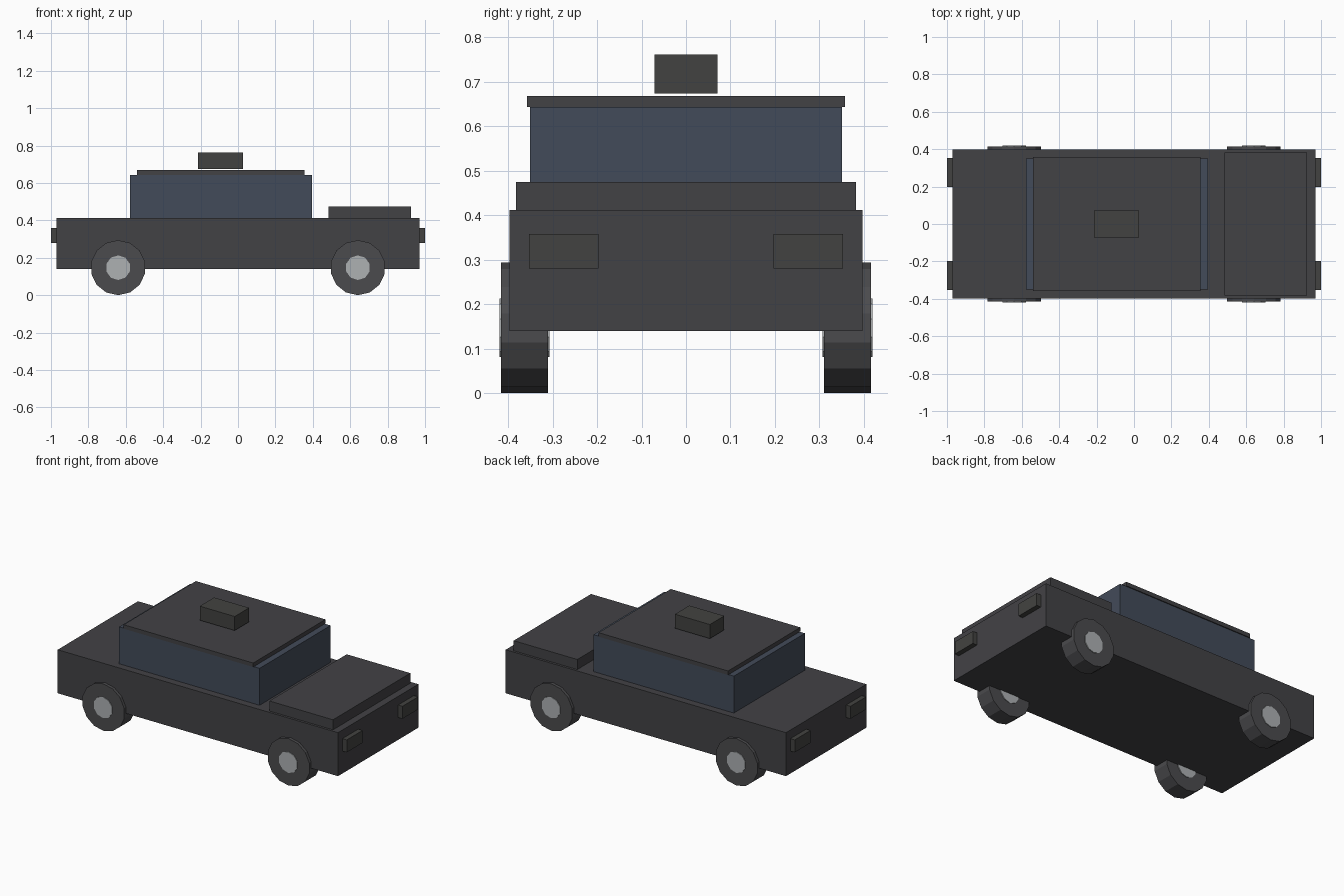
import bpy
from math import pi

if "Cube" in bpy.data.objects:
    bpy.data.objects.remove(bpy.data.objects["Cube"])


def material(name, rgb):
    m = bpy.data.materials.new(name)
    m.diffuse_color = (*rgb, 1)
    m.use_nodes = True
    m.node_tree.nodes["Principled BSDF"].inputs["Base Color"].default_value = m.diffuse_color
    return m


PAINT = material("dark_paint", (0.055, 0.054, 0.06))
GLASS = material("glass", (0.055, 0.07, 0.1))
LAMP = material("lamp", (0.055, 0.055, 0.052))
RUBBER = material("rubber", (0.07, 0.07, 0.075))
METAL = material("metal", (0.42, 0.44, 0.45))


def box(name, x, y, z, mat):
    """Box from (min, max) ranges on each axis."""
    bpy.ops.mesh.primitive_cube_add(size=1, location=[sum(r) / 2 for r in (x, y, z)])
    ob = bpy.context.object
    ob.name = name
    ob.scale = [r[1] - r[0] for r in (x, y, z)]
    bpy.ops.object.transform_apply(location=False, rotation=False, scale=True)
    ob.data.materials.append(mat)


def disc(name, sides, radius, width, loc, mat):
    """Cylinder with its axle along y."""
    bpy.ops.mesh.primitive_cylinder_add(vertices=sides, radius=radius, depth=width,
                                        location=loc, rotation=(pi / 2, 0, 0))
    ob = bpy.context.object
    ob.name = name
    ob.data.materials.append(mat)


# Body, hood, cabin and roof
box("body", (-0.97, 0.97), (-0.397, 0.397), (0.14, 0.412), PAINT)
box("hood", (0.485, 0.925), (-0.382, 0.382), (0.405, 0.475), PAINT)
box("cabin", (-0.577, 0.395), (-0.351, 0.351), (0.405, 0.643), GLASS)
box("roof", (-0.541, 0.355), (-0.357, 0.357), (0.643, 0.668), PAINT)

# Roof sign, floating just above the roof
box("roof_sign", (-0.215, 0.027), (-0.071, 0.071), (0.674, 0.762), LAMP)

for side, sy in (("right", -1), ("left", 1)):
    y = sorted((sy * 0.197, sy * 0.353))
    for end, sx in (("front", 1), ("rear", -1)):
        # Head and tail lamps
        box(f"{end}_{side}_lamp", sorted((sx * 0.96, sx * 1.0)), y, (0.28, 0.358), LAMP)
        # Tyres and hubs
        centre = (sx * 0.641, sy * 0.363, 0.147)
        disc(f"{end}_{side}_tyre", 14, 0.147, 0.105, centre, RUBBER)
        disc(f"{end}_{side}_hub", 10, 0.066, 0.113, centre, METAL)
